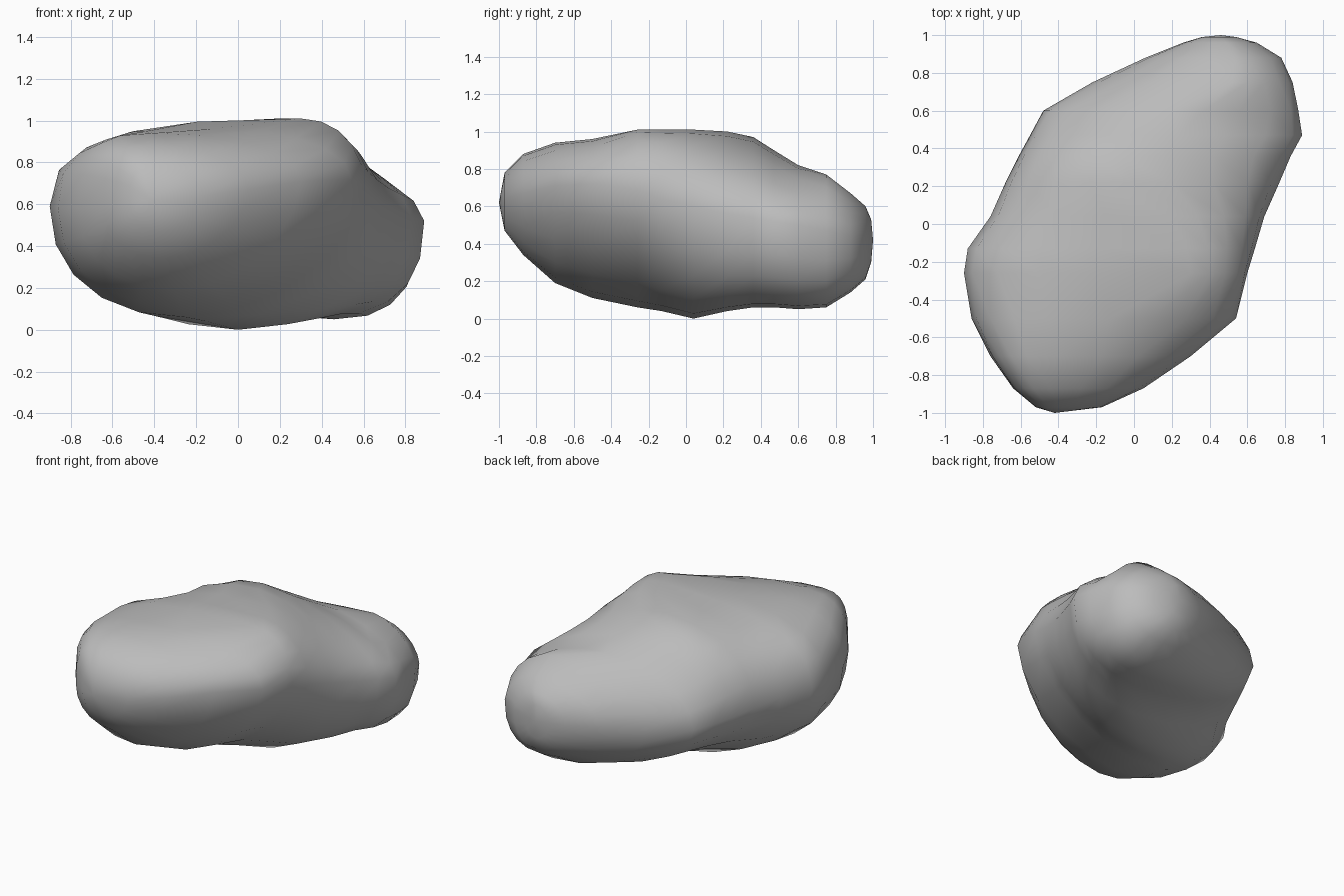
import bpy
import bmesh
from math import cos, sin, tau

SIDES = 20

# Cross-sections from front to back: depth, then the (x, z) of the
# left-hand, top, right-hand and bottom extremes
SECTIONS = [
    (-.97, (-.52, .61), (-.4, .78), (-.17, .64), (-.36, .47)),
    (-.87, (-.64, .59), (-.44, .88), (.05, .67), (-.36, .34)),
    (-.7, (-.76, .58), (-.4, .94), (.3, .71), (-.3, .19)),
    (-.5, (-.86, .58), (-.12, .96), (.54, .72), (-.27, .11)),
    (-.26, (-.9, .59), (.3, 1.01), (.6, .69), (-.25, .06)),
    (-.13, (-.88, .58), (.28, 1.01), (.64, .64), (-.15, .04)),
    (.04, (-.76, .55), (.2, 1.01), (.69, .6), (0, 0)),
    (.22, (-.68, .52), (0, 1), (.77, .56), (.2, .04)),
    (.36, (-.61, .49), (-.06, .97), (.83, .54), (.3, .06)),
    (.47, (-.55, .47), (.02, .9), (.89, .52), (.38, .06)),
    (.6, (-.48, .46), (.2, .82), (.87, .5), (.46, .05)),
    (.75, (-.22, .45), (.52, .77), (.84, .47), (.5, .06)),
    (.88, (.06, .44), (.53, .67), (.78, .44), (.5, .14)),
    (.96, (.26, .43), (.49, .6), (.65, .43), (.48, .21)),
    (.99, (.36, .43), (.46, .53), (.54, .43), (.46, .3)),
]


def rounded(value, exponent):
    return abs(value) ** (2 / exponent)


def section_ring(bm, depth, left, top, right, bottom):
    """Join four extremes with rounded quarter curves."""
    ring = []
    blend = min(max(depth * 2 + .5, 0), 1)  # front half to back half
    for step in range(SIDES):
        angle = tau * step / SIDES
        c, s = cos(angle), sin(angle)
        side = right if c > 0 else left
        pole = top if s > 0 else bottom
        if s > 0:
            exponent = 2.1 - .4 * blend if c > 0 else min(max(2.4 - depth, 2), 3)
        else:
            exponent = 1.8 + .7 * blend if c > 0 else 2.2 - .3 * blend
        x = pole[0] + (side[0] - pole[0]) * rounded(c, exponent)
        z = side[1] + (pole[1] - side[1]) * rounded(s, exponent)
        ring.append(bm.verts.new((x, depth, z)))
    return ring


def cap(bm, ring, tip):
    point = bm.verts.new(tip)
    for a, b in zip(ring, ring[1:] + ring[:1]):
        bm.faces.new((a, b, point))


cube = bpy.data.objects.get("Cube")
if cube:
    bpy.data.objects.remove(cube, do_unlink=True)

# Stone material
stone = bpy.data.materials.new("stone grey")
stone.use_nodes = True
colour = (.5, .5, .5, 1)
stone.diffuse_color = colour
stone.node_tree.nodes["Principled BSDF"].inputs["Base Color"].default_value = colour

# Boulder body, skinned through the sections and closed at both ends
bm = bmesh.new()
rings = [section_ring(bm, *section) for section in SECTIONS]
for lower, upper in zip(rings, rings[1:]):
    for i in range(SIDES):
        j = (i + 1) % SIDES
        bm.faces.new((lower[i], lower[j], upper[j], upper[i]))
cap(bm, rings[0], (-.42, -1, .62))
cap(bm, rings[-1], (.46, 1, .42))
bmesh.ops.recalc_face_normals(bm, faces=bm.faces)

mesh = bpy.data.meshes.new("boulder")
bm.to_mesh(mesh)
bm.free()
mesh.materials.append(stone)
boulder = bpy.data.objects.new("boulder", mesh)
bpy.context.collection.objects.link(boulder)
mesh.shade_smooth()
